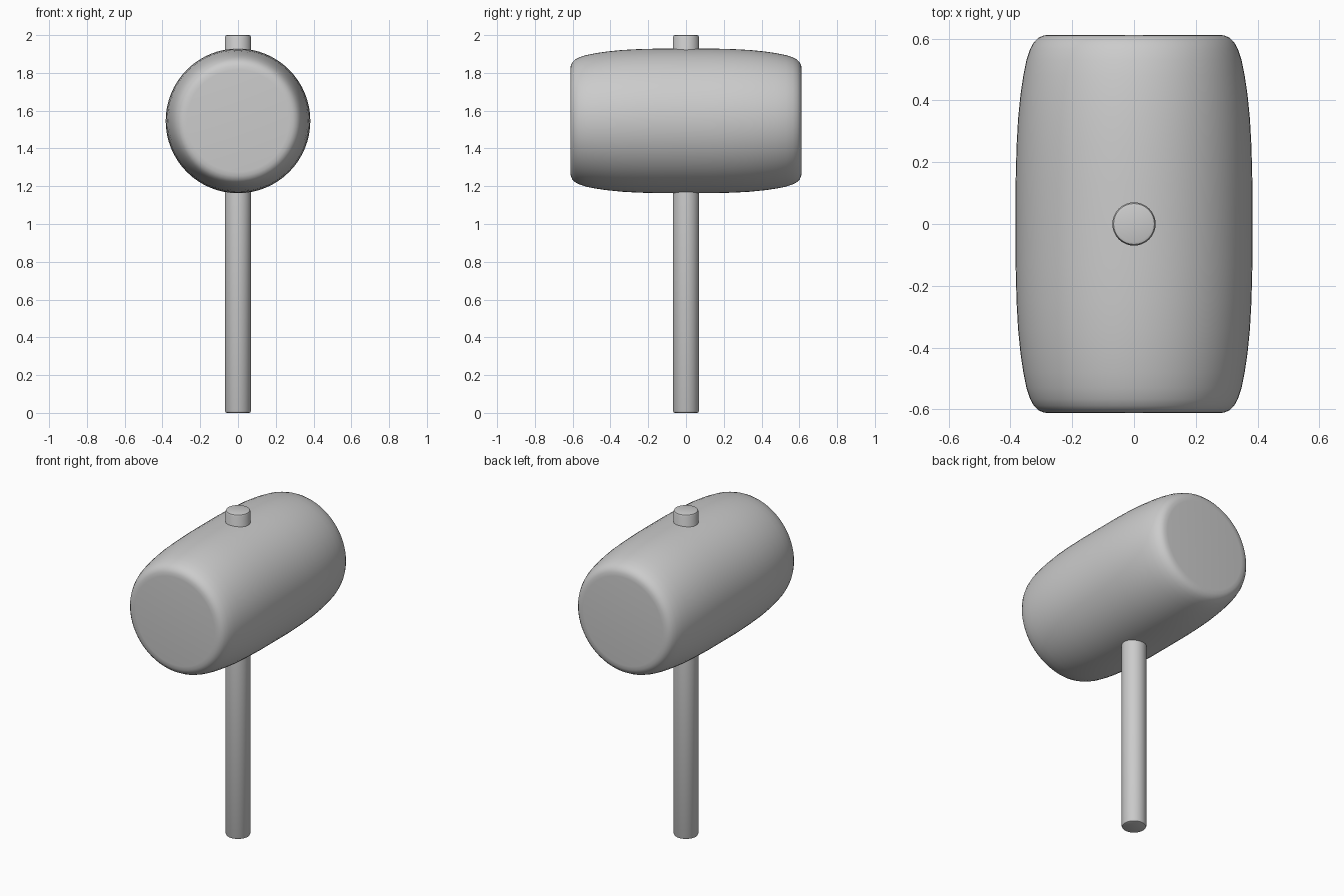
import bpy, bmesh, math
from mathutils import Matrix

if "Cube" in bpy.data.objects:
    bpy.data.objects.remove(bpy.data.objects["Cube"])


def lathe(name, profile, matrix, steps=64):
    """Spin a (radius, height) profile around z, then place it."""
    bm = bmesh.new()
    verts = [bm.verts.new((r, 0, h)) for r, h in profile]
    edges = [bm.edges.new(pair) for pair in zip(verts, verts[1:])]
    bmesh.ops.spin(bm, geom=verts + edges, cent=(0, 0, 0), axis=(0, 0, 1),
                   angle=2 * math.pi, steps=steps)
    bmesh.ops.remove_doubles(bm, verts=bm.verts, dist=1e-5)
    bmesh.ops.recalc_face_normals(bm, faces=bm.faces)
    mesh = bpy.data.meshes.new(name)
    bm.to_mesh(mesh)
    bm.free()
    mesh.transform(matrix)
    obj = bpy.data.objects.new(name, mesh)
    bpy.context.collection.objects.link(obj)
    bpy.ops.object.select_all(action='DESELECT')
    obj.select_set(True)
    bpy.context.view_layer.objects.active = obj
    bpy.ops.object.shade_smooth_by_angle(angle=math.radians(40))
    return obj


# Mallet head: barrel with softly rounded ends, lying along y
half = [(0, 0.612), (0.27, 0.612), (0.292, 0.61), (0.31, 0.602), (0.324, 0.588),
        (0.336, 0.566), (0.348, 0.53), (0.358, 0.48), (0.367, 0.42),
        (0.375, 0.34), (0.38, 0.25), (0.383, 0.13)]
barrel = half + [(r, -h) for r, h in reversed(half)]
lathe("mallet_head", barrel,
      Matrix.Translation((0, 0, 1.546)) @ Matrix.Rotation(math.pi / 2, 4, 'X'))

# Handle: straight rod through the head with eased ends
end = [(0, 1.0), (0.058, 1.0), (0.066, 0.997), (0.07, 0.988)]
rod = end + [(r, -h) for r, h in reversed(end)]
lathe("handle", rod, Matrix.Translation((0, 0, 1.0)), steps=32)
